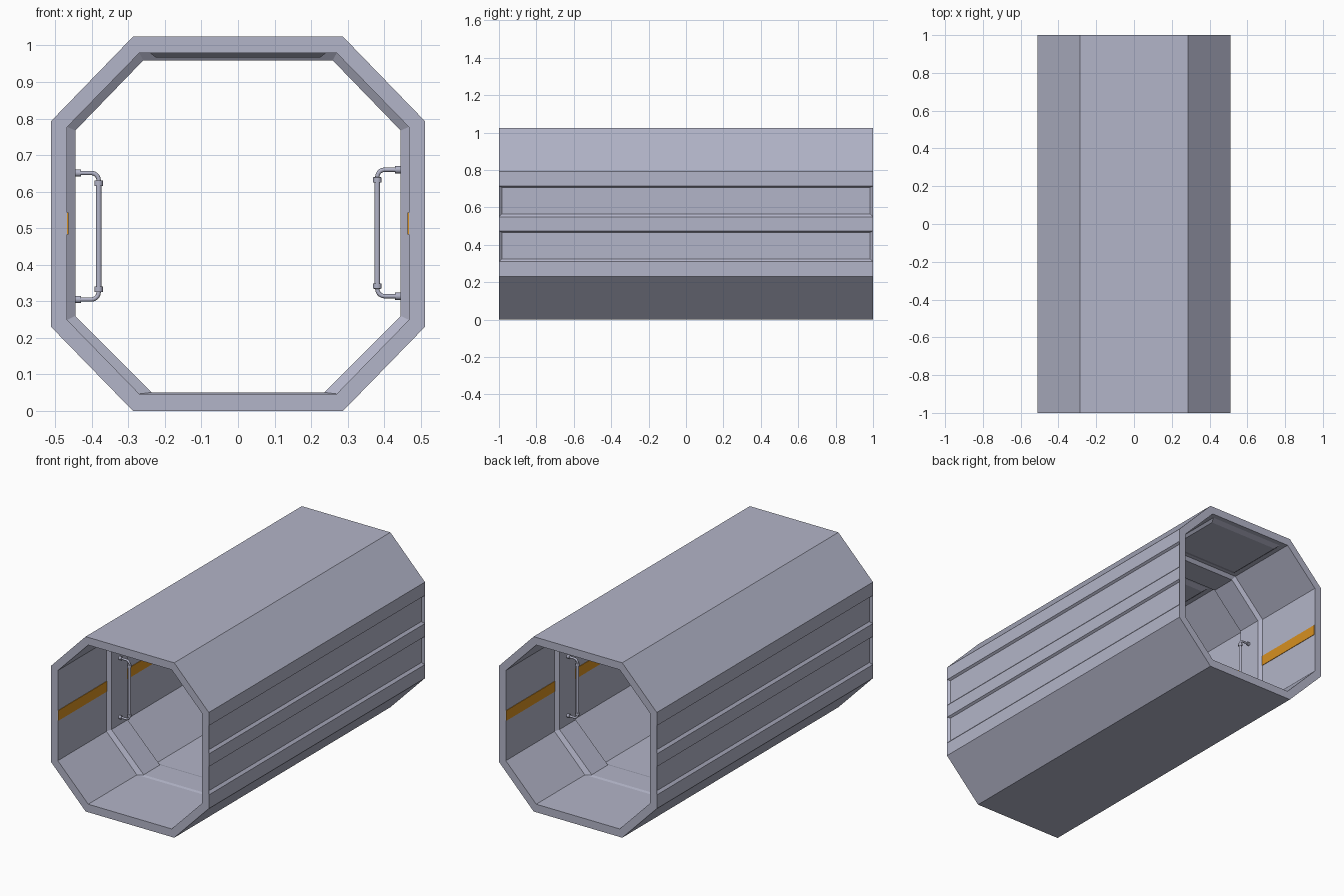
import bpy, bmesh, math

if "Cube" in bpy.data.objects:
    bpy.data.objects.remove(bpy.data.objects["Cube"])

def material(name, rgb):
    m = bpy.data.materials.new(name)
    m.diffuse_color = (*rgb, 1)
    m.use_nodes = True
    m.node_tree.nodes["Principled BSDF"].inputs["Base Color"].default_value = m.diffuse_color
    return m

GREY = material("blue_grey_metal", (0.45, 0.46, 0.58))
ORANGE = material("orange_stripe", (0.68, 0.28, 0.015))

def finish(bm, name, mat, smooth=False):
    bmesh.ops.recalc_face_normals(bm, faces=bm.faces)
    me = bpy.data.meshes.new(name)
    bm.to_mesh(me)
    bm.free()
    me.materials.append(mat)
    ob = bpy.data.objects.new(name, me)
    bpy.context.collection.objects.link(ob)
    if smooth:
        bpy.context.view_layer.objects.active = ob
        ob.select_set(True)
        bpy.ops.object.shade_smooth_by_angle(angle=math.radians(40))
        ob.select_set(False)
    return ob

def bridge(bm, a, b, skip=()):
    n = len(a)
    for i in range(n):
        if i not in skip:
            j = (i + 1) % n
            bm.faces.new((a[i], a[j], b[j], b[i]))

def octagon(hx, cx, z0, zl, zh, z1, mids=()):
    """Counter-clockwise octagon in x,z, with extra points up each side."""
    right = [(cx, z0), (hx, zl)] + [(hx, z) for z in mids] + [(hx, zh), (cx, z1)]
    return right + [(-x, z) for x, z in reversed(right)]

def ring(bm, pts, y):
    return [bm.verts.new((x, y, z)) for x, z in pts]

# Hollow octagonal shell with two long recessed panels on each outer side
MIDS = (0.31, 0.475, 0.55, 0.715)
outer = octagon(0.511, 0.287, 0, 0.23, 0.793, 1.024, MIDS)
inner = octagon(0.467, 0.27, 0.047, 0.249, 0.777, 0.979, MIDS)
bm = bmesh.new()
of, ob_ = ring(bm, outer, -1), ring(bm, outer, 1)
nf, nb = ring(bm, inner, -1), ring(bm, inner, 1)
recessed = [i for i in range(len(outer) - 1)
            if outer[i][0] == outer[i + 1][0]
            and sorted((outer[i][1], outer[i + 1][1])) in ([0.31, 0.475], [0.55, 0.715])]
bridge(bm, of, ob_, recessed)
bridge(bm, nf, nb)
bridge(bm, of, nf)
bridge(bm, ob_, nb)
for i in recessed:
    rim = [of[i], of[i + 1], ob_[i + 1], ob_[i]]
    zlow = min(v.co.z for v in rim)
    floor = []
    for v in rim:
        x, y, z = v.co
        z += 0.014 if z - zlow < 0.01 else -0.008
        floor.append(bm.verts.new((x - math.copysign(0.013, x), y * 0.985, z)))
    bridge(bm, rim, floor)
    bm.faces.new(floor)
finish(bm, "corridor_shell", GREY)

# Two bevelled inner ribs, almost flush at the floor
wall = octagon(0.467, 0.27, 0.047, 0.249, 0.777, 0.979)
face = octagon(0.445, 0.236, 0.051, 0.26, 0.767, 0.959)
for i in (3, 4):
    face[i] = (math.copysign(0.259, face[i][0]), 0.959)
for label, s in (("front", -1), ("back", 1)):
    bm = bmesh.new()
    loops = [ring(bm, p, s * y) for p, y in
             ((wall, 0.55), (face, 0.535), (face, 0.385), (wall, 0.37))]
    for a, b in zip(loops, loops[1:]):
        bridge(bm, a, b)
    finish(bm, label + "_rib", GREY)

# Tapered ceiling panels between the ribs
for label, y0, y1 in (("front", -0.97, -0.57), ("middle", -0.35, 0.35), ("back", 0.57, 0.97)):
    bm = bmesh.new()
    loops = []
    for hx, d, z in ((0.24, 0, 0.979), (0.225, 0.03, 0.967)):
        loops.append([bm.verts.new((x, y, z)) for x, y in
                      ((-hx, y0 + d), (hx, y0 + d), (hx, y1 - d), (-hx, y1 - d))])
    bridge(bm, *loops)
    bm.faces.new(loops[1])
    finish(bm, label + "_ceiling_panel", GREY)

# Orange stripes along the inner walls
for label, s in (("left", -1), ("right", 1)):
    bm = bmesh.new()
    bmesh.ops.create_cube(bm, size=1)
    for v in bm.verts:
        v.co = (s * 0.467 + v.co.x * 0.006, v.co.y * 1.996, 0.513 + v.co.z * 0.06)
    finish(bm, label + "_wall_stripe", ORANGE)

# Grab handles: swept tube (reach, height, direction, radius) with flanges and collars
H, R, B = 0.173, 0.064, 0.02
half = [(0, H, 0, 0.010), (0.015, H, 0, 0.010), (0.015, H, 0, 0.006)]
for k in range(6):
    a = math.pi / 2 * k / 5
    half.append((R - B + B * math.sin(a), H - B + B * math.cos(a), a, 0.006))
half += [(R, v, math.pi / 2, r) for v, r in
         ((0.152, 0.012), (0.138, 0.012), (0.138, 0.008))]
path = half + [(u, -v, math.pi - a, r) for u, v, a, r in reversed(half)]

def handle(name, side, y, zc, sides=12):
    bm = bmesh.new()
    prev = None
    for u, v, a, r in path:
        loop = []
        for k in range(sides):
            t = 2 * math.pi * k / sides
            n = r * math.cos(t)
            loop.append(bm.verts.new((side * (0.445 - u - n * math.sin(a)),
                                      y + r * math.sin(t),
                                      zc + v + n * math.cos(a))))
        if prev:
            bridge(bm, prev, loop)
        else:
            bm.faces.new(loop)
        prev = loop
    bm.faces.new(prev)
    finish(bm, name, GREY, True)

for end, y in (("front", -0.46), ("back", 0.46)):
    handle(end + "_left_handle", -1, y, 0.478)
    handle(end + "_right_handle", 1, y, 0.487)
